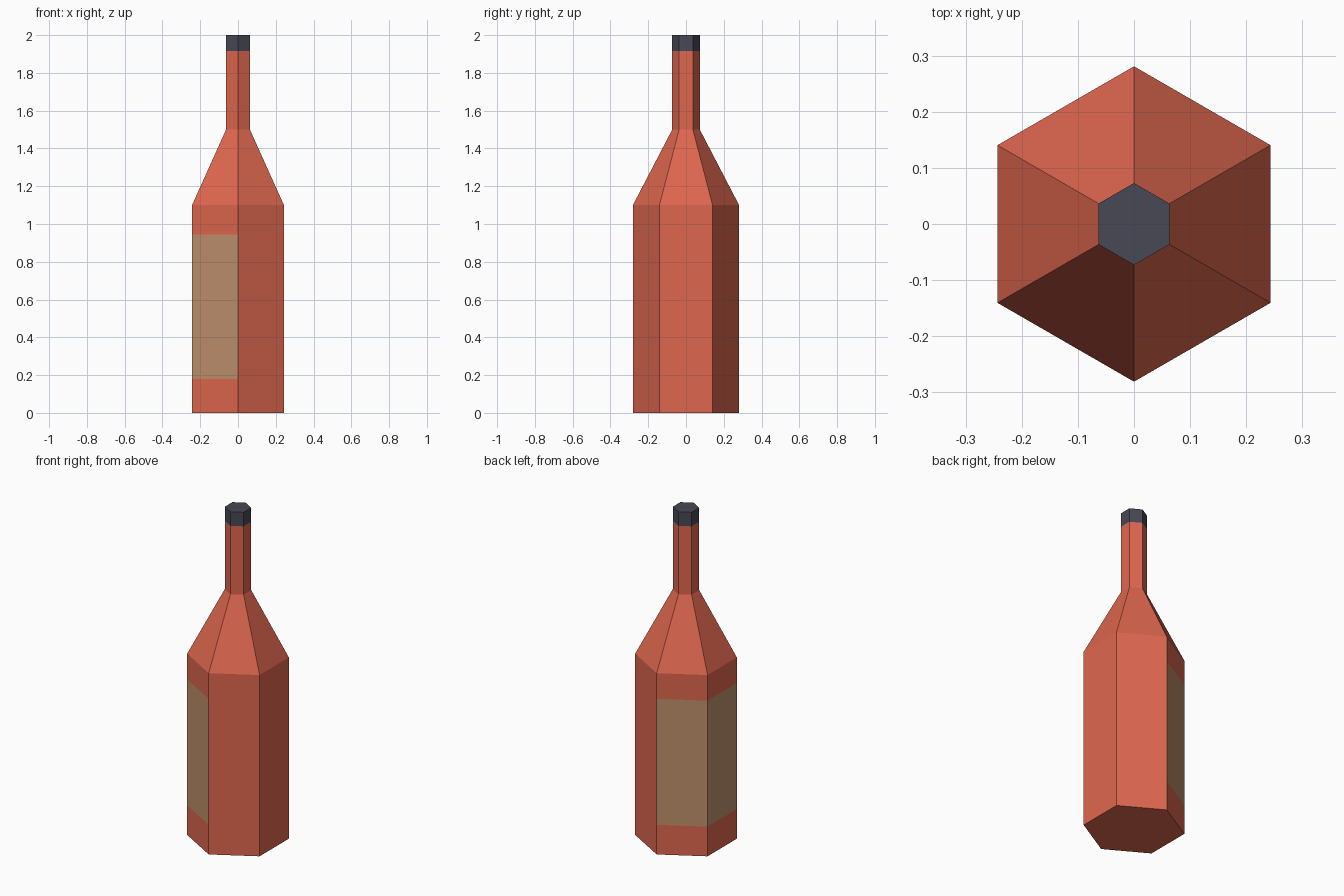
import bpy, bmesh, math

if "Cube" in bpy.data.objects:
    bpy.data.objects.remove(bpy.data.objects["Cube"])


def material(name, rgb):
    m = bpy.data.materials.new(name)
    m.diffuse_color = (*rgb, 1)
    m.use_nodes = True
    m.node_tree.nodes["Principled BSDF"].inputs["Base Color"].default_value = m.diffuse_color
    return m


red = material("red glass", (0.73, 0.135, 0.078))
tan = material("tan label", (0.52, 0.28, 0.15))
dark = material("dark cap", (0.065, 0.065, 0.09))


def hex_lathe(name, profile, mats, label=None):
    """Six-sided turned solid from (radius, z) pairs, closed at both ends."""
    bm = bmesh.new()
    rings = [[bm.verts.new((r * math.cos(math.radians(30 + 60 * i)),
                            r * math.sin(math.radians(30 + 60 * i)), z))
              for i in range(6)] for r, z in profile]
    for a, b in zip(rings, rings[1:]):
        for i in range(6):
            j = (i + 1) % 6
            bm.faces.new((a[i], a[j], b[j], b[i]))
    bm.faces.new(rings[0][::-1])
    bm.faces.new(rings[-1])
    bm.normal_update()
    # label: the three left-hand faces within the height band
    if label:
        for f in bm.faces:
            c = f.calc_center_median()
            if label[0] < c.z < label[1] and f.normal.x < -0.1:
                f.material_index = 1
    me = bpy.data.meshes.new(name)
    bm.to_mesh(me)
    bm.free()
    for m in mats:
        me.materials.append(m)
    ob = bpy.data.objects.new(name, me)
    bpy.context.collection.objects.link(ob)
    return ob


# bottle: body, label band, shoulder and neck
hex_lathe("bottle", [(0.281, 0), (0.281, 0.18), (0.281, 0.945), (0.281, 1.1),
                     (0.073, 1.5), (0.073, 1.915)], [red, tan], (0.18, 0.945))
# cap on the neck
hex_lathe("cap", [(0.073, 1.915), (0.073, 2.0)], [dark])
